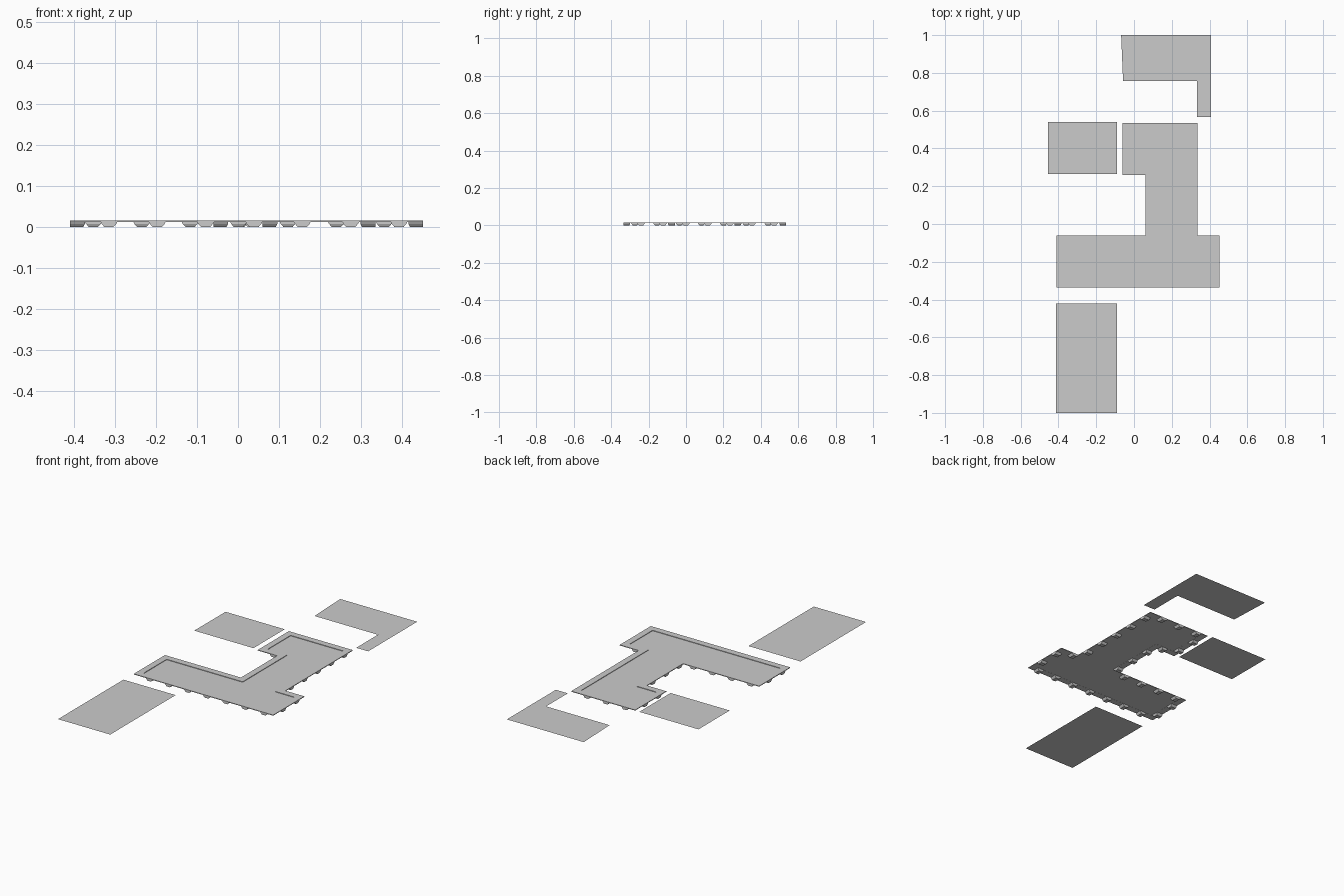
import bpy, bmesh
from mathutils import Vector

if "Cube" in bpy.data.objects:
    bpy.data.objects.remove(bpy.data.objects["Cube"])

TOP, UNDER = 0.0155, 0.0120      # deck rim top and deck underside
RIM, UNIT = 0.036, 0.118         # rim width and length of one rim module
OUTLINE = [(-0.41, -0.335), (0.452, -0.335), (0.452, -0.06), (0.335, -0.06),
           (0.335, 0.535), (-0.06, 0.535), (-0.06, 0.26), (0.06, 0.26),
           (0.06, -0.06), (-0.41, -0.06)]
P = [Vector(p) for p in OUTLINE]
N = len(P)


def finish(name, bm):
    me = bpy.data.meshes.new(name)
    bm.to_mesh(me)
    bm.free()
    ob = bpy.data.objects.new(name, me)
    bpy.context.collection.objects.link(ob)
    return ob


def flat(name, pts, z):
    bm = bmesh.new()
    bm.faces.new([bm.verts.new((x, y, z)) for x, y in pts])
    return finish(name, bm)


def along(i):
    return (P[(i + 1) % N] - P[i]).normalized()


def inward(i):
    d = along(i)
    return Vector((-d.y, d.x))


# raised rim: rectangular section swept round the outline
inner = [P[i] + RIM * (inward(i - 1) + inward(i)) for i in range(N)]
bm = bmesh.new()
rings = []
for pts, z in ((P, UNDER), (P, TOP), (inner, TOP), (inner, UNDER)):
    rings.append([bm.verts.new((p.x, p.y, z)) for p in pts])
for k in range(4):
    a, b = rings[k], rings[(k + 1) % 4]
    for i in range(N):
        j = (i + 1) % N
        bm.faces.new((a[i], a[j], b[j], b[i]))
bmesh.ops.recalc_face_normals(bm, faces=bm.faces)
finish("platform_rim", bm)

# recessed floor inside the rim
flat("platform_floor", inner, UNDER + 0.0005)

# tapered support blocks, one under the middle of each rim module
bm = bmesh.new()
for i in range(N):
    d, n = along(i), inward(i)
    convex = along(i - 1).cross(d) > 0
    pos = (RIM if convex else 0) + UNIT / 2
    length = (P[(i + 1) % N] - P[i]).length
    while pos < length:
        c = P[i] + d * pos
        loops = []
        for half, depth, z in ((0.020, RIM, UNDER), (0.018, RIM, 0.008), (0.011, 0.032, 0.0)):
            corners = [c - d * half, c + d * half,
                       c + d * half + n * depth, c - d * half + n * depth]
            loops.append([bm.verts.new((p.x, p.y, z)) for p in corners])
        for a, b in zip(loops, loops[1:]):
            for k in range(4):
                m = (k + 1) % 4
                bm.faces.new((a[k], a[m], b[m], b[k]))
        bm.faces.new(loops[0])
        bm.faces.new(loops[-1])
        pos += UNIT
bmesh.ops.recalc_face_normals(bm, faces=bm.faces)
finish("support_blocks", bm)

# separate flat ground panels level with the rim
flat("panel_left", [(-0.456, 0.265), (-0.09, 0.265), (-0.09, 0.541), (-0.456, 0.541)], TOP)
flat("panel_front", [(-0.413, -1), (-0.09, -1), (-0.09, -0.422), (-0.413, -0.422)], TOP)
flat("panel_back", [(-0.058, 0.758), (0.334, 0.758), (0.334, 0.567),
                    (0.408, 0.567), (0.408, 1), (-0.068, 1)], TOP)
